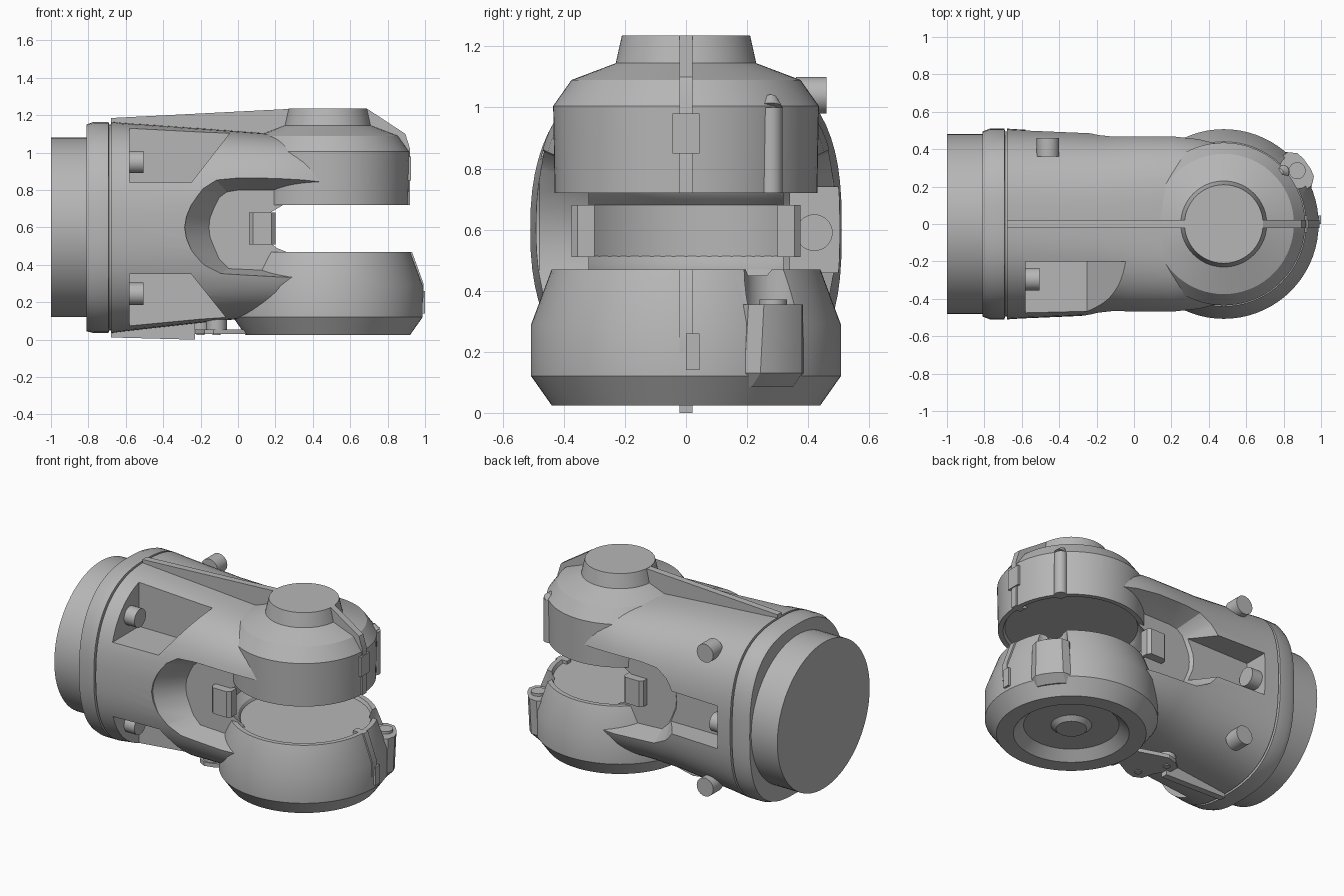
import bpy, bmesh
from math import sin, cos, pi, radians
from mathutils import Vector

if "Cube" in bpy.data.objects:
    bpy.data.objects.remove(bpy.data.objects["Cube"])

grey = bpy.data.materials.new("cast grey")
grey.use_nodes = True
COLOUR = (0.47, 0.47, 0.47, 1)
grey.diffuse_color = COLOUR
grey.node_tree.nodes["Principled BSDF"].inputs["Base Color"].default_value = COLOUR

HX = 0.48   # x of the hinge axis
MID = 0.6   # height of the barrel axis


def loft(name, rings):
    """Closed solid through rings with equal point counts."""
    bm = bmesh.new()
    loops = [[bm.verts.new(p) for p in ring] for ring in rings]
    n = len(loops[0])
    for a, b in zip(loops, loops[1:]):
        for i in range(n):
            j = (i + 1) % n
            bm.faces.new((a[i], a[j], b[j], b[i]))
    bm.faces.new(loops[0][::-1])
    bm.faces.new(loops[-1])
    bmesh.ops.recalc_face_normals(bm, faces=bm.faces)
    mesh = bpy.data.meshes.new(name)
    bm.to_mesh(mesh)
    bm.free()
    mesh.materials.append(grey)
    ob = bpy.data.objects.new(name, mesh)
    bpy.context.collection.objects.link(ob)
    return ob


def cylinder(name, start, end, r, r2=None, n=32):
    start, end = Vector(start), Vector(end)
    turn = (end - start).to_track_quat('Z', 'Y')

    def ring(c, rad):
        return [c + turn @ Vector((rad * cos(2 * pi * i / n), rad * sin(2 * pi * i / n), 0))
                for i in range(n)]
    return loft(name, [ring(start, r), ring(end, r2 or r)])


def lathe(name, profile, n=72):
    """Turned solid about the vertical hinge axis."""
    return loft(name, [[(HX + r * cos(2 * pi * i / n), r * sin(2 * pi * i / n), z)
                        for i in range(n)] for r, z in profile])


def plate(name, pts, y0, y1):
    """Side-on outline extruded across y."""
    return loft(name, [[(x, y, z) for x, z in pts] for y in (y0, y1)])


def box(name, x, y, z):
    return plate(name, [(x[0], z[0]), (x[1], z[0]), (x[1], z[1]), (x[0], z[1])], *y)


def oval(x, half, top, low, power=.84, n=72):
    """Squarish oval section of the body; a lower power is squarer, the far side squarer still."""
    def p(v, e):
        return abs(v) ** e * (1 if v > 0 else -1)
    ring = []
    for i in range(n):
        c, s = cos(2 * pi * i / n), sin(2 * pi * i / n)
        e = min(power, .73) if c > 0 else power
        ring.append((x, half * p(c, e), (top + low) / 2 + (top - low) / 2 * p(s, e)))
    return ring


def cut(ob, cutters):
    for c in cutters:
        c.hide_render = True
        mod = ob.modifiers.new("cut", 'BOOLEAN')
        mod.operation, mod.solver, mod.object = 'DIFFERENCE', 'EXACT', c
    dg = bpy.context.evaluated_depsgraph_get()
    mesh = bpy.data.meshes.new_from_object(ob.evaluated_get(dg))
    ob.modifiers.clear()
    ob.data = mesh
    for c in cutters:
        bpy.data.objects.remove(c)


# Fork body with its rear collar
body = loft("fork_body", [oval(*s) for s in (
    (-0.81, .495, 1.15, .045), (-0.77, .51, 1.165, .035), (-0.692, .51, 1.165, .035),
    (-0.69, .495, 1.15, .05), (-0.68, .495, 1.15, .05), (-0.678, .51, 1.165, .035),
    (-0.6, .505, 1.158, .045), (-0.2, .488, 1.13, .09, .76), (0, .492, 1.115, .11, .69),
    (.2, .49, 1.10, .12, .64), (.35, .472, 1.09, .13, .64), (HX, .435, 1.08, .13, .64))])

# Cutters: hinge slot, side hollows, screw pockets
cutters = [lathe("slot_cutter", [(.38, .45), (.39, .47), (.42, .49), (.455, .53), (.455, .67),
                                 (.42, .70), (.40, .72), (.39, .74)])]
outer = [(.6, .86), (0, .87), (-.12, .86), (-.19, .81), (-.25, .72), (-.275, .66),
         (-.285, .6), (-.275, .54), (-.25, .48), (-.19, .4), (-.1, .35), (.6, .31)]
inner = [(.6, .8), (0, .8), (-.06, .79), (-.1, .76), (-.13, .7), (-.15, .65),
         (-.155, .6), (-.15, .55), (-.13, .5), (-.1, .43), (-.05, .38), (.6, .35)]
for s in (-1, 1):
    cutters.append(loft("hollow_cutter", [[(x, s * y, z) for x, z in pts]
                                          for y, pts in ((.32, inner), (.48, outer), (.6, outer))]))
cutters.append(plate("upper_pocket_cutter", [(-.58, .84), (-.25, .84), (.03, 1.2), (-.58, 1.2)], -.7, -.2))
cutters.append(plate("lower_pocket_cutter", [(-.58, .35), (-.25, .35), (.03, 0), (-.58, 0)], -.7, -.2))
cutters.append(box("channel_cutter", (-.58, -.1), (.34, .7), (.46, .74)))
cut(body, cutters)

# Rear barrel
cylinder("rear_barrel", (-1, 0, MID), (-.78, 0, MID), .48, n=72)

# Hinge heads
lathe("upper_head", [(.01, .74), (.39, .74), (.40, .72), (.43, .72), (.435, 1.005), (.375, 1.09),
                     (.23, 1.145), (.21, 1.235), (.01, 1.235)])
lower_head = lathe("lower_head", [
    (.01, .45), (.40, .45), (.41, .47), (.44, .47), (.507, .29), (.507, .12),
    (.44, .025), (.34, .025), (.28, .08), (.12, .08), (.09, .055), (.01, .055)])

# Curved guard across the web, hooked round its two sides
arc = []
for i in range(25):
    a = pi + radians(48) * (i / 12 - 1)
    arc.append([(HX + r * cos(a), r * sin(a), z)
                for r, z in ((.44, .51), (.44, .68), (.5, .68), (.5, .51))])
loft("web_guard", arc)
for s in (-1, 1):
    hook = [(.2, .3), (.2, .355), (.18, .375), (.08, .375), (.06, .355), (.06, .3)]
    loft("guard_hook", [[(x, s * y, z) for x, y in hook] for z in (.51, .68)])

# Ridges along the centre line
plate("top_fin", [(-.68, 1.0), (.3, 1.0), (.3, 1.235), (-.68, 1.185)], -.022, .022)
plate("upper_head_ridge", [(.6, 1.0), (.85, .72), (.92, .72), (.92, 1.02), (.895, 1.1),
                           (.69, 1.235), (.6, 1.235)], -.022, .022)
box("upper_ridge_clip", (.88, .926), (-.045, .045), (.85, .98))
plate("lower_head_ridge", [(.85, .2), (.99, .2), (.992, .3), (.93, .47), (.85, .47)], -.022, .022)
box("lower_ridge_clip", (.93, 1.0), (0, .045), (.14, .26))
plate("bottom_rail", [(-.68, .012), (-.23, 0), (-.23, .12), (-.68, .12)], -.022, .022)

# Vertical rib on the upper head
cylinder("upper_head_rib", (.795, .278, .72), (.795, .278, 1.0), .038)
cylinder("upper_head_rib_tip", (.795, .278, 1.0), (.78, .278, 1.035), .038, .018)

# Lug with its screw, set in a scoop of the lower head
turn = radians(36)


def lug_ring(z, reach, half):
    pts = ((.38, -half), (reach - .05, -half), (reach - .01, -half * .7), (reach, -half * .3),
           (reach, half * .3), (reach - .01, half * .7), (reach - .05, half), (.38, half))
    return [(HX + u * cos(turn) - v * sin(turn), u * sin(turn) + v * cos(turn), z) for u, v in pts]


lx, ly = HX + .485 * cos(turn), .485 * sin(turn)
cut(lower_head, [cylinder("scoop_cutter", (lx, ly, .355), (lx, ly, .6), .095)])
loft("lower_lug", [lug_ring(.085, .49, .12), lug_ring(.13, .54, .12), lug_ring(.355, .55, .11)])
cylinder("lug_screw", (lx, ly, .3), (lx, ly, .372), .045)

# Screws in the pockets and pins on the far side
for name, y, z in (("upper_pocket_screw", -.295, .95), ("lower_pocket_screw", -.295, .245),
                   ("channel_screw", .42, .59)):
    cylinder(name, (-.62, y, z), (-.505, y, z), .06)
for name, z in (("upper_pin", 1.04), ("lower_pin", .16)):
    cylinder(name, (-.46, .36, z), (-.46, .46, z), .06)

# Cable bracket under the body
bracket = [(.1, -.06), (-.07, -.15), (-.13, -.165), (-.18, -.14), (-.2, -.06), (-.26, .02),
           (-.265, .08), (-.22, .12), (-.15, .14), (-.08, .12), (.1, .06)]
loft("cable_bracket", [[(x, y, z) for x, y in bracket] for z in (.03, .055)])
for x, y in ((-.115, -.1), (-.2, .06)):
    cylinder("bracket_post", (x, y, .04), (x, y, .15), .055)
    cylinder("bracket_screw", (x, y, .025), (x, y, .05), .022)

# Smooth shading with crisp edges
bpy.ops.object.select_all(action='DESELECT')
for ob in bpy.context.collection.objects:
    if ob.type == 'MESH' and grey.name in ob.data.materials:
        ob.select_set(True)
        bpy.context.view_layer.objects.active = ob
bpy.ops.object.shade_smooth_by_angle(angle=radians(25))
